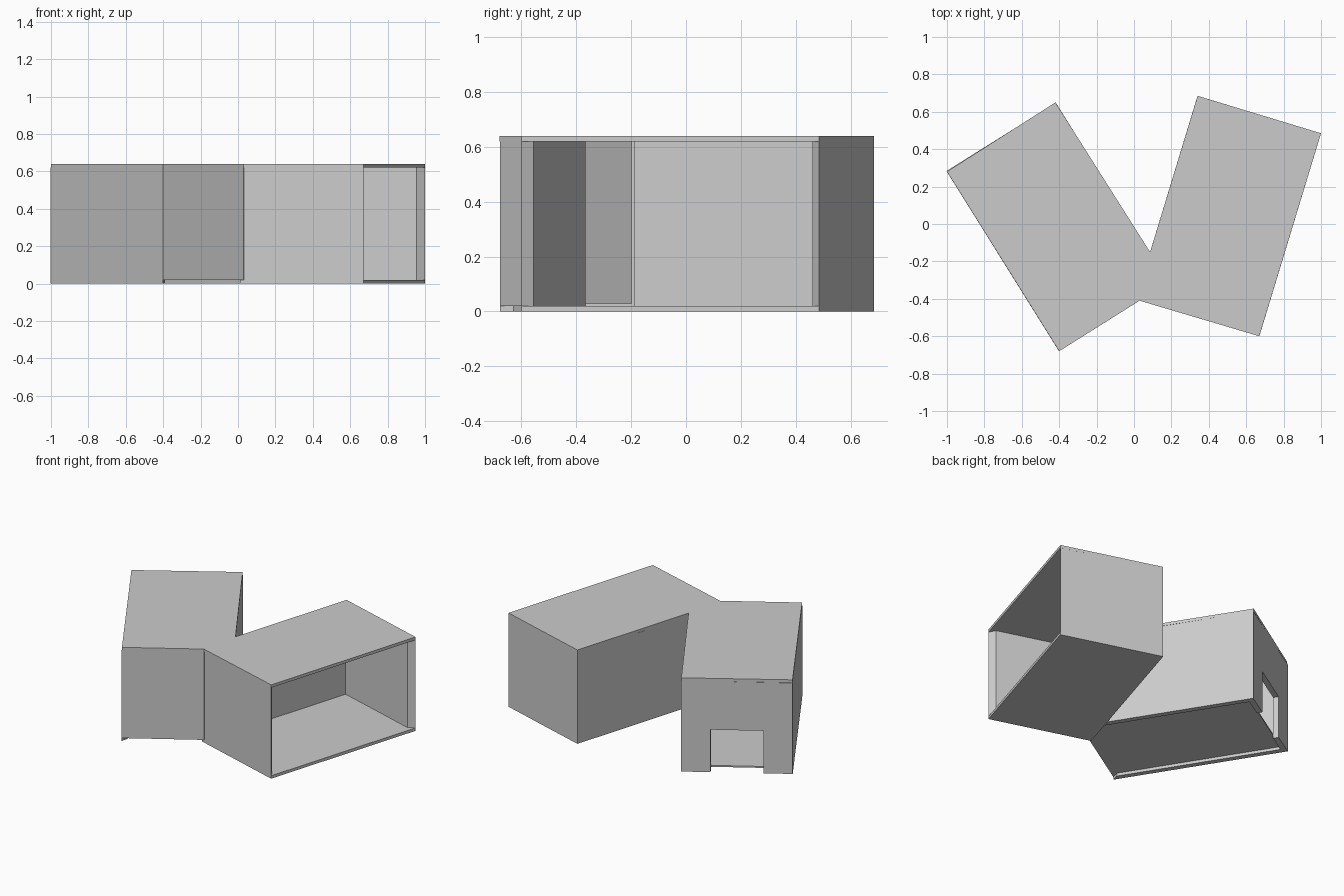
import bpy, bmesh
from math import radians
from mathutils import Matrix, Vector

if "Cube" in bpy.data.objects:
    bpy.data.objects.remove(bpy.data.objects["Cube"], do_unlink=True)

grey = bpy.data.materials.new("plain_grey")
grey.use_nodes = True
grey.diffuse_color = (0.6, 0.6, 0.6, 1)
grey.node_tree.nodes["Principled BSDF"].inputs["Base Color"].default_value = (0.6, 0.6, 0.6, 1)

W, L, T = 0.345, 0.567, 0.036      # half width, half length, wall thickness
I, J = W - T, L - T                # inner half width and half length
SLAB, TOP = 0.02, 0.64


def frame(x, y, degrees):
    return Matrix.Translation((x, y, 0)) @ Matrix.Rotation(radians(degrees), 4, "Z")


WING_L = frame(0.505, 0.0425, -16.9)
WING_R = frame(-0.41, -0.015, 32)


def prism(name, outline, z0, z1, place=Matrix()):
    """Upright panel or slab from a floor-plan outline."""
    bm = bmesh.new()
    face = bm.faces.new([bm.verts.new(place @ Vector((x, y, z0))) for x, y in outline])
    ext = bmesh.ops.extrude_face_region(bm, geom=[face])
    verts = [v for v in ext["geom"] if isinstance(v, bmesh.types.BMVert)]
    bmesh.ops.translate(bm, verts=verts, vec=(0, 0, z1 - z0))
    bmesh.ops.recalc_face_normals(bm, faces=bm.faces)
    mesh = bpy.data.meshes.new(name)
    bm.to_mesh(mesh)
    bm.free()
    mesh.materials.append(grey)
    obj = bpy.data.objects.new(name, mesh)
    bpy.context.collection.objects.link(obj)
    return obj


# Shared roof over both wings
prism("roof", [(-1, 0.28), (-0.42, 0.65), (0.086, -0.15), (0.34, 0.685), (1, 0.485),
               (0.67, -0.6), (0.03, -0.41), (-0.4, -0.68)], TOP - SLAB, TOP)

# Left wing: open on its outer side, mitred panel ends
prism("left_floor", [(-W, -L), (W, -L), (W, L), (-W, L)], 0, SLAB, WING_L)
prism("left_back_wall", [(-W, L), (W, L), (I, J), (-I, J)], SLAB, TOP - SLAB, WING_L)
prism("left_front_wall", [(-0.323, -L), (W, -L), (I, -J), (-0.338, -J)], SLAB, TOP - SLAB, WING_L)
prism("left_inner_wall", [(-W, -0.306), (-W, L), (-I, J), (-I, -0.337)], SLAB, TOP - SLAB, WING_L)

# Right wing: raised floor, doorway in the back, open passage to the left wing
prism("right_floor", [(-I, -J), (0.18, -J), (I, -0.409), (I, J), (-I, J)], SLAB, 0.03, WING_R)
prism("right_front_wall", [(-W, -L), (0.164, -L), (0.18, -J), (-I, -J)], SLAB, TOP - SLAB, WING_R)
prism("right_outer_wall", [(-W, -L), (-I, -J), (-I, J), (-W, L)], 0, TOP - SLAB, WING_R)
prism("right_inner_wall", [(W, -0.377), (W, L), (I, J), (I, -0.409)], 0, TOP - SLAB, WING_R)
back = prism("right_back_wall", [(-W, L), (W, L), (I, J), (-I, J)], 0, TOP - SLAB, WING_R)

# Doorway cutter
D = 0.163
door = prism("door_cutter", [(-D, J - T), (D, J - T), (D, L + T), (-D, L + T)], -0.1, 0.29, WING_R)
door.hide_render = True
door.hide_viewport = True
cut = back.modifiers.new("doorway", "BOOLEAN")
cut.operation = "DIFFERENCE"
cut.solver = "EXACT"
cut.object = door
